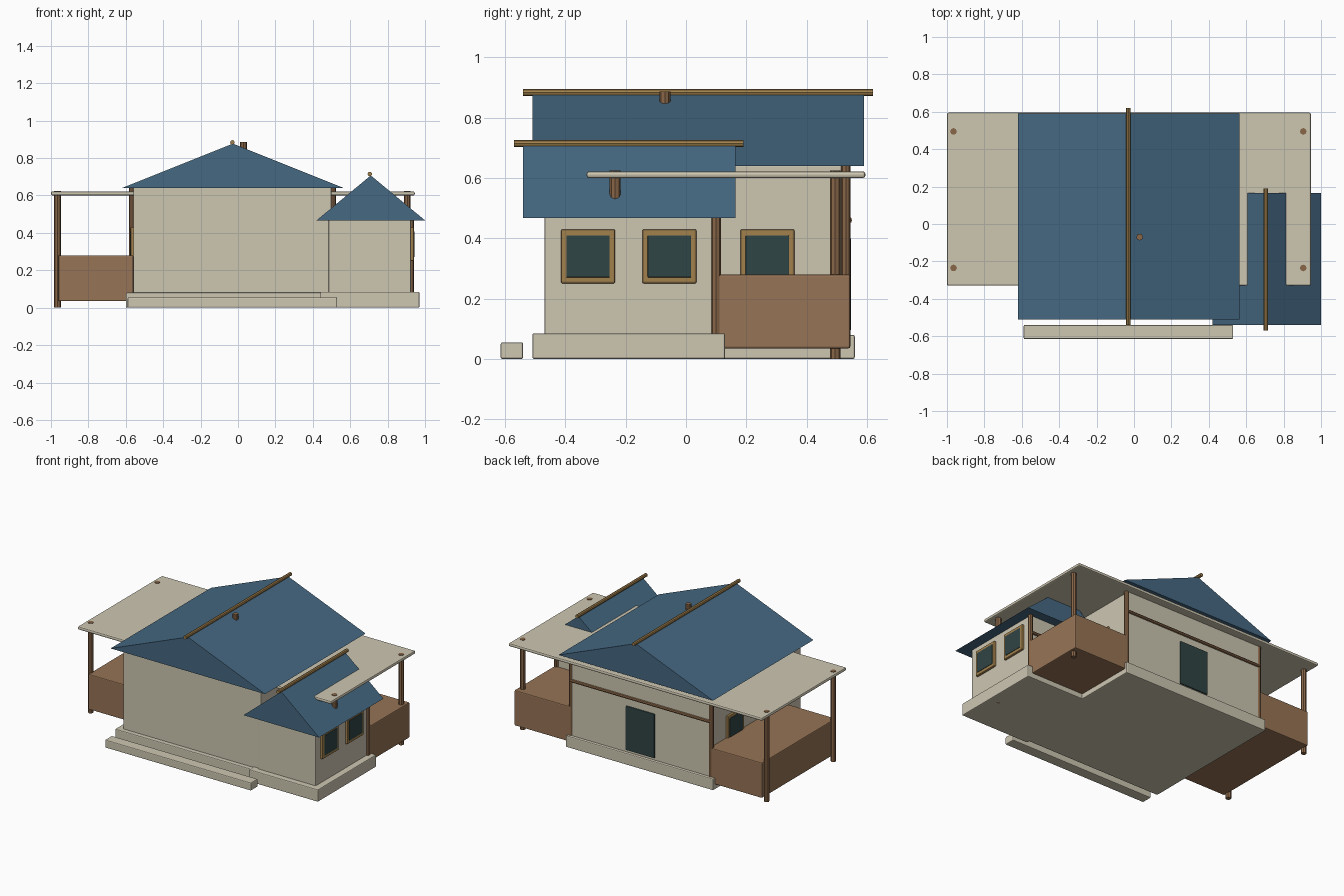
import bpy, bmesh
from mathutils import Vector

if "Cube" in bpy.data.objects:
    bpy.data.objects.remove(bpy.data.objects["Cube"], do_unlink=True)


def material(name, rgb):
    m = bpy.data.materials.new(name)
    m.use_nodes = True
    m.diffuse_color = (*rgb, 1)
    m.node_tree.nodes["Principled BSDF"].inputs["Base Color"].default_value = (*rgb, 1)
    return m


PLASTER = material("cream plaster", (0.61, 0.565, 0.44))
TILE = material("slate blue", (0.06, 0.14, 0.225))
WOOD = material("brown wood", (0.31, 0.175, 0.093))
POST = material("dark post wood", (0.25, 0.135, 0.066))
TRIM = material("golden trim", (0.36, 0.22, 0.075))
GLASS = material("dark glass", (0.03, 0.058, 0.058))


def finish(name, bm, mat):
    bmesh.ops.recalc_face_normals(bm, faces=bm.faces)
    me = bpy.data.meshes.new(name)
    bm.to_mesh(me)
    bm.free()
    me.materials.append(mat)
    ob = bpy.data.objects.new(name, me)
    bpy.context.scene.collection.objects.link(ob)
    return ob


def box(name, mat, xs, ys, zs, bevel=0.006):
    """Box between limits, with a small chamfer."""
    lo, hi = Vector((xs[0], ys[0], zs[0])), Vector((xs[1], ys[1], zs[1]))
    bm = bmesh.new()
    bmesh.ops.create_cube(bm, size=1)
    for v in bm.verts:
        v.co = (lo + hi) / 2 + v.co * (hi - lo)
    ob = finish(name, bm, mat)
    if bevel:
        mod = ob.modifiers.new("chamfer", "BEVEL")
        mod.width = bevel
        mod.segments = 2
    return ob


def rod(name, mat, start, end, radius):
    """Eight-sided rod between two points."""
    a, b = Vector(start), Vector(end)
    bm = bmesh.new()
    bmesh.ops.create_cone(bm, cap_ends=True, segments=8, radius1=radius,
                          radius2=radius, depth=(b - a).length)
    turn = (b - a).to_track_quat("Z", "Y")
    for v in bm.verts:
        v.co = turn @ v.co + (a + b) / 2
    return finish(name, bm, mat)


def roof(name, xs, ys, eave, ridge):
    """Solid gable roof with its ridge along y."""
    mid = sum(xs) / 2
    bm = bmesh.new()
    ends = [[bm.verts.new((x, y, z)) for x, z in
             ((xs[0], eave), (xs[1], eave), (mid, ridge))] for y in ys]
    for ring in ends:
        bm.faces.new(ring)
    for i in range(3):
        j = (i + 1) % 3
        bm.faces.new((ends[0][i], ends[0][j], ends[1][j], ends[1][i]))
    return finish(name, bm, TILE)


def window(name, wall_x, y, side):
    """Framed window on a wall facing +x or -x."""
    z = 0.34
    frame = sorted((wall_x - side * 0.01, wall_x + side * 0.015))
    pane = sorted((wall_x, wall_x + side * 0.018))
    box(name + "_frame", TRIM, frame, (y - 0.09, y + 0.09), (z - 0.09, z + 0.09))
    box(name + "_pane", GLASS, pane, (y - 0.072, y + 0.072), (z - 0.07, z + 0.07), 0.003)


# Foundations and front step
box("main_foundation", PLASTER, (-0.60, 0.53), (-0.49, 0.56), (0, 0.08))
box("annex_foundation", PLASTER, (0.44, 0.97), (-0.51, 0.13), (0, 0.085))
box("front_step", PLASTER, (-0.59, 0.53), (-0.615, -0.54), (0, 0.055))

# Walls
box("main_walls", PLASTER, (-0.56, 0.50), (-0.46, 0.54), (0.07, 0.645))
box("annex_walls", PLASTER, (0.485, 0.925), (-0.47, 0.10), (0.07, 0.475))

# Roofs with ridge poles
roof("main_roof", (-0.62, 0.565), (-0.51, 0.59), 0.64, 0.877)
roof("annex_roof", (0.42, 1.0), (-0.54, 0.165), 0.467, 0.707)
rod("main_ridge_pole", TRIM, (-0.03, -0.54, 0.884), (-0.03, 0.62, 0.884), 0.012)
rod("annex_ridge_pole", TRIM, (0.705, -0.57, 0.715), (0.705, 0.19, 0.715), 0.012)
rod("roof_peg", POST, (0.03, -0.07, 0.6), (0.03, -0.07, 0.887), 0.018)

# Flat canopy slab on four posts
box("canopy", PLASTER, (-1.0, 0.945), (-0.33, 0.595), (0.6, 0.622), 0.008)
for side, x in (("right", -0.965), ("left", 0.905)):
    for end, y in (("front", -0.235), ("back", 0.495)):
        rod(f"{side}_{end}_canopy_post", POST, (x, y, 0), (x, y, 0.625), 0.018)

# Enclosed porches at both sides
box("right_porch", WOOD, (-0.96, -0.56), (-0.27, 0.54), (0.035, 0.28))
box("left_porch", WOOD, (0.5, 0.935), (0.10, 0.545), (0.035, 0.28))

# Timber corner posts and rails on the back walls
for side, x in (("right", -0.567), ("left", 0.507)):
    rod(f"{side}_corner_post", POST, (x, 0.53, 0.08), (x, 0.53, 0.64), 0.016)
rod("annex_corner_post", POST, (0.925, 0.10, 0.085), (0.925, 0.10, 0.475), 0.016)
rod("back_rail", POST, (-0.567, 0.54, 0.46), (0.507, 0.54, 0.46), 0.011)
rod("annex_back_rail", POST, (0.5, 0.105, 0.345), (0.925, 0.105, 0.345), 0.011)

# Windows and back door
for name, wall_x, y, side in (("annex_front_window", 0.925, -0.325, 1),
                              ("annex_back_window", 0.925, -0.055, 1),
                              ("left_window", 0.50, 0.27, 1),
                              ("right_window", -0.56, 0.27, -1)):
    window(name, wall_x, y, side)
box("back_door", GLASS, (-0.14, 0.08), (0.53, 0.548), (0.095, 0.40), 0.003)
